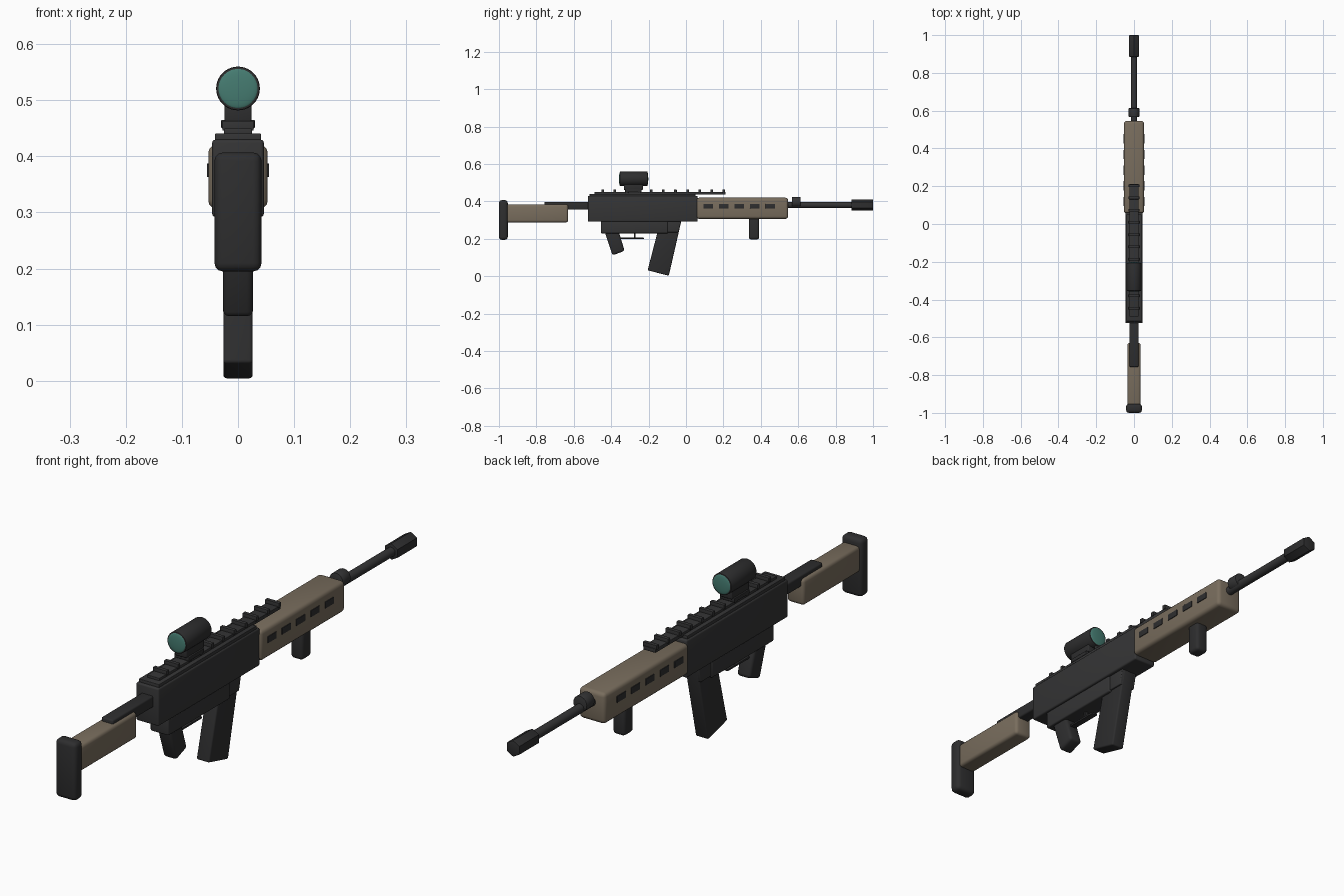
import bpy, bmesh, math
from mathutils import Matrix, Vector

cube = bpy.data.objects.get("Cube")
if cube:
    bpy.data.objects.remove(cube, do_unlink=True)


def material(name, rgb):
    m = bpy.data.materials.new(name)
    m.use_nodes = True
    m.diffuse_color = (*rgb, 1)
    bsdf = next(n for n in m.node_tree.nodes if n.type == "BSDF_PRINCIPLED")
    bsdf.inputs["Base Color"].default_value = (*rgb, 1)
    return m


GUNMETAL = material("dark gunmetal", (0.035, 0.035, 0.036))
BLACK = material("black polymer", (0.027, 0.027, 0.028))
TAN = material("tan polymer", (0.19, 0.153, 0.11))
LENS = material("teal glass", (0.06, 0.2, 0.165))


def finish(name, bm, mat, bevel=0.0, segments=3):
    if bevel:
        bmesh.ops.bevel(bm, geom=bm.edges[:], offset=bevel, segments=segments,
                        profile=0.5, affect="EDGES", clamp_overlap=True)
    bmesh.ops.recalc_face_normals(bm, faces=bm.faces[:])
    mesh = bpy.data.meshes.new(name)
    bm.to_mesh(mesh)
    bm.free()
    mesh.materials.append(mat)
    ob = bpy.data.objects.new(name, mesh)
    bpy.context.collection.objects.link(ob)
    bpy.ops.object.select_all(action="DESELECT")
    ob.select_set(True)
    bpy.context.view_layer.objects.active = ob
    bpy.ops.object.shade_smooth_by_angle(angle=math.radians(35))
    return ob


def box(name, half_width, y, z, mat, bevel=0.004, x=0.0):
    """Rounded box from its half width and its y and z ranges."""
    bm = bmesh.new()
    bmesh.ops.create_cube(bm, size=1)
    bmesh.ops.scale(bm, vec=(2 * half_width, y[1] - y[0], z[1] - z[0]), verts=bm.verts)
    bmesh.ops.translate(bm, vec=(x, sum(y) / 2, sum(z) / 2), verts=bm.verts)
    return finish(name, bm, mat, bevel)


def tube(name, radius, y, z, mat, sides=32, bevel=0.0):
    """Solid cylinder lying along y."""
    bm = bmesh.new()
    bmesh.ops.create_cone(bm, cap_ends=True, segments=sides, radius1=radius,
                          radius2=radius, depth=y[1] - y[0])
    bmesh.ops.transform(bm, verts=bm.verts, matrix=Matrix.Translation((0, sum(y) / 2, z))
                        @ Matrix.Rotation(math.pi / 2, 4, "X"))
    if bevel:
        rim = [e for e in bm.edges if abs(e.verts[0].co.y - e.verts[1].co.y) < 1e-4]
        bmesh.ops.bevel(bm, geom=rim, offset=bevel, segments=2, profile=0.5, affect="EDGES")
    return finish(name, bm, mat)


def prism(name, half_width, outline, mat, bevel=0.006):
    """Side outline in (y, z), extruded across x."""
    bm = bmesh.new()
    face = bm.faces.new([bm.verts.new((-half_width, y, z)) for y, z in outline])
    ext = bmesh.ops.extrude_face_region(bm, geom=[face])
    moved = [g for g in ext["geom"] if isinstance(g, bmesh.types.BMVert)]
    bmesh.ops.translate(bm, vec=Vector((2 * half_width, 0, 0)), verts=moved)
    return finish(name, bm, mat, bevel)


# Stock
box("butt_pad", 0.042, (-1.0, -0.953), (0.195, 0.407), BLACK, 0.015)
box("stock", 0.035, (-0.96, -0.63), (0.288, 0.384), TAN, 0.012)
box("stock_bar", 0.024, (-0.757, -0.515), (0.356, 0.398), BLACK, 0.006)

# Receiver
box("receiver", 0.046, (-0.525, 0.062), (0.292, 0.43), GUNMETAL, 0.006)
box("receiver_top_plate", 0.041, (-0.515, 0.05), (0.42, 0.441), GUNMETAL, 0.002)
box("lower_receiver", 0.037, (-0.455, -0.098), (0.229, 0.3), GUNMETAL, 0.005)
prism("magazine_well", 0.033,
      [(-0.105, 0.235), (-0.04, 0.235), (-0.025, 0.3), (-0.105, 0.3)], GUNMETAL, 0.003)

# Magazine, grip and trigger
prism("magazine", 0.026,
      [(-0.205, 0.032), (-0.092, 0.003), (-0.026, 0.292), (-0.138, 0.292)], BLACK)
prism("pistol_grip", 0.027,
      [(-0.393, 0.112), (-0.328, 0.136), (-0.362, 0.245), (-0.437, 0.245)], BLACK, 0.011)
box("trigger_guard", 0.012, (-0.352, -0.225), (0.199, 0.206), BLACK, 0.001)
box("trigger", 0.006, (-0.279, -0.269), (0.202, 0.235), BLACK, 0.001)

# Top rail with evenly spaced teeth
box("top_rail", 0.025, (-0.49, 0.212), (0.436, 0.45), GUNMETAL, 0.002)
for i in range(12):
    y = -0.51 + 0.0648 * i
    if i:
        box(f"rail_tooth_{i}", 0.028, (y - 0.007, y + 0.007), (0.446, 0.463), GUNMETAL, 0.001)

# Handguard with a row of vents on both sides
box("handguard", 0.053, (0.056, 0.546), (0.307, 0.42), TAN, 0.014)
for side, label in ((1, "left"), (-1, "right")):
    for i in range(5):
        y = 0.119 + 0.083 * i
        box(f"{label}_vent_{i + 1}", 0.003, (y - 0.025, y + 0.025), (0.363, 0.387),
            BLACK, 0.001, x=side * 0.0525)
box("foregrip", 0.025, (0.336, 0.391), (0.197, 0.32), BLACK, 0.012)

# Barrel
tube("barrel", 0.0165, (0.53, 0.95), 0.381, GUNMETAL)
tube("gas_block", 0.028, (0.566, 0.613), 0.397, GUNMETAL, bevel=0.003)
tube("muzzle_device", 0.03, (0.885, 1.0), 0.381, BLACK, sides=6, bevel=0.003)

# Optic
box("optic_clamp", 0.03, (-0.325, -0.237), (0.45, 0.465), BLACK, 0.002)
box("optic_mount", 0.024, (-0.352 + 0.02, -0.23), (0.462, 0.495), BLACK, 0.003)
tube("optic_body", 0.039, (-0.354, -0.206), 0.521, BLACK, sides=40, bevel=0.003)
for label, y in (("rear", -0.353), ("front", -0.207)):
    bm = bmesh.new()
    bmesh.ops.create_uvsphere(bm, u_segments=32, v_segments=16, radius=0.0355)
    bmesh.ops.scale(bm, vec=(1, 0.15, 1), verts=bm.verts)
    bmesh.ops.translate(bm, vec=(0, y, 0.521), verts=bm.verts)
    finish(f"{label}_lens", bm, LENS)
